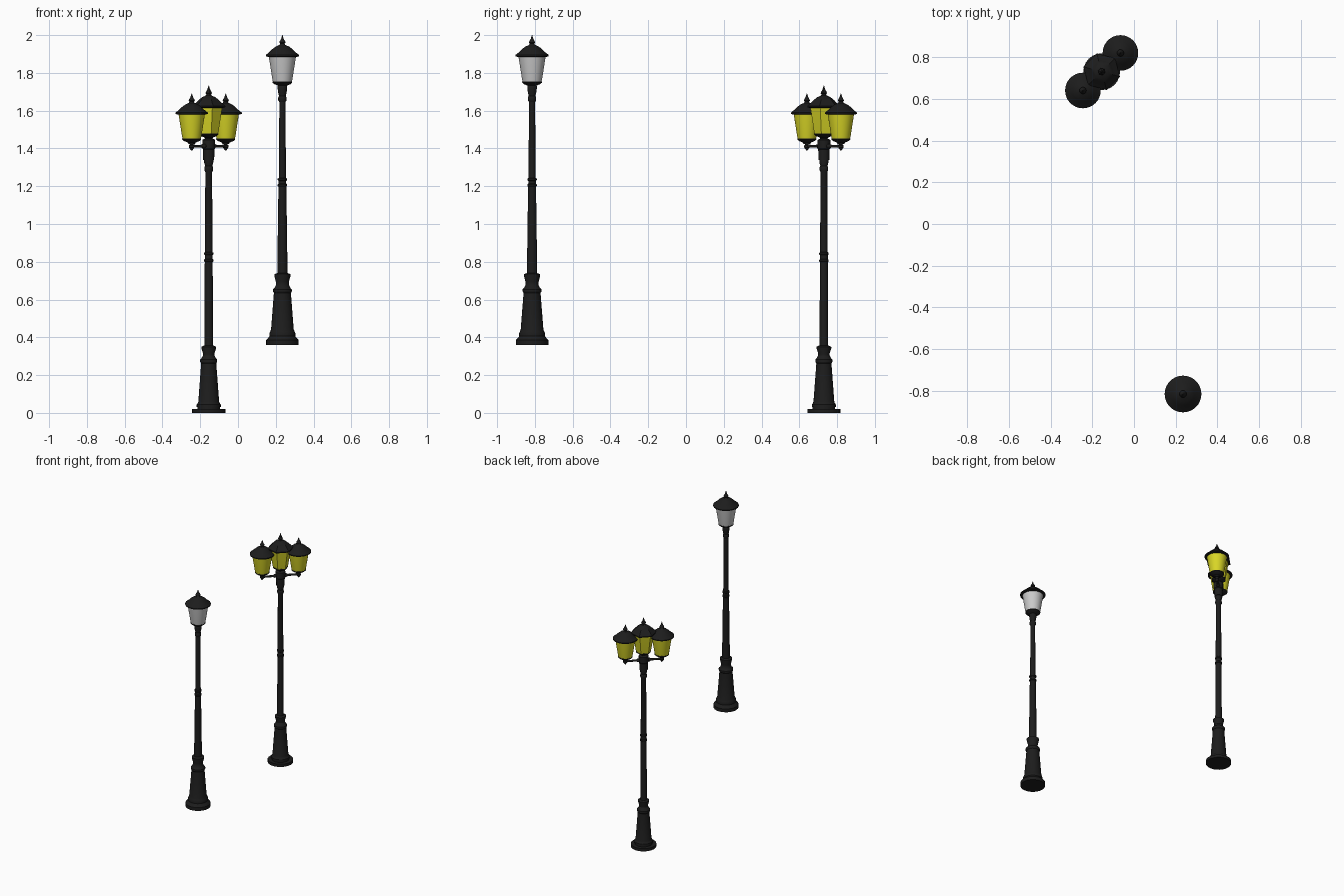
import bpy, bmesh, math
from mathutils import Vector

if "Cube" in bpy.data.objects:
    bpy.data.objects.remove(bpy.data.objects["Cube"])


def material(name, color):
    m = bpy.data.materials.new(name)
    m.diffuse_color = color
    m.use_nodes = True
    m.node_tree.nodes["Principled BSDF"].inputs["Base Color"].default_value = m.diffuse_color
    return m


BLACK = material("black_iron", (0.012, 0.012, 0.012, 1))
YELLOW = material("yellow_glass", (0.7, 0.68, 0.02, 1))


def lathe(name, profile, loc, mat=None, sides=24, turn=0.0, axis=(0, 0, 1)):
    """Revolve (radius, height) pairs around an axis and close both ends."""
    bm = bmesh.new()
    rings = [[bm.verts.new((r * math.cos(turn + math.tau * i / sides),
                            r * math.sin(turn + math.tau * i / sides), z))
              for i in range(sides)] for r, z in profile]
    for a, b in zip(rings, rings[1:]):
        for i in range(sides):
            j = (i + 1) % sides
            bm.faces.new((a[i], a[j], b[j], b[i]))
    bm.faces.new(rings[0][::-1])
    bm.faces.new(rings[-1])
    me = bpy.data.meshes.new(name)
    bm.to_mesh(me)
    bm.free()
    ob = bpy.data.objects.new(name, me)
    bpy.context.collection.objects.link(ob)
    ob.location = loc
    ob.rotation_euler = Vector((0, 0, 1)).rotation_difference(Vector(axis)).to_euler()
    if mat:
        me.materials.append(mat)
    bpy.context.view_layer.objects.active = ob
    ob.select_set(True)
    bpy.ops.object.shade_smooth_by_angle(angle=math.radians(31))
    ob.select_set(False)
    return ob


def lantern(name, x, y, z, mat, k=1.0, sides=32, turn=0.0):
    """Cup, tapered glass and bell roof with finial; z is the glass bottom."""
    def part(label, prof, m):
        lathe(name + label, [(r * k, h * k) for r, h in prof], (x, y, z), m, sides, turn)
    part("_cup", [(.018, -.022), (.022, -.014), (.042, -.006), (.052, .002), (.052, .008)], BLACK)
    part("_glass", [(.049, .004), (.053, .02), (.071, .135), (.073, .147)], mat)
    part("_roof", [(.074, .138), (.088, .142), (.088, .149), (.07, .163), (.054, .179),
                   (.036, .193), (.022, .199), (.015, .203), (.012, .209), (.017, .214),
                   (.014, .222), (.007, .234), (.001, .254)], BLACK)


# single-headed post
AX, AY, AZ = 0.235, -0.815, 0.36
lathe("single_post_base", [
    (.086, 0), (.086, .025), (.078, .034), (.068, .046), (.069, .06), (.064, .072),
    (.06, .082), (.045, .275), (.05, .283), (.05, .294), (.042, .302), (.034, .318),
    (.035, .335), (.043, .366), (.043, .374), (.028, .38)], (AX, AY, AZ), BLACK)
lathe("single_post_shaft", [
    (.027, .37), (.027, .4), (.021, .838), (.025, .842), (.025, .85), (.02, .854),
    (.02, .868), (.025, .872), (.025, .88), (.019, .884), (.016, 1.285), (.022, 1.295),
    (.022, 1.31), (.018, 1.318), (.022, 1.335), (.025, 1.355), (.025, 1.37), (.02, 1.385)],
    (AX, AY, AZ), BLACK)
lantern("single_lantern", AX, AY, 1.746, None)

# triple-headed post
BX, BY = -0.155, 0.73
lathe("triple_post_plate", [(.088, 0), (.088, .021)], (BX, BY, 0), BLACK)
lathe("triple_post_base", [
    (.06, .02), (.06, .03), (.064, .032), (.064, .044), (.058, .052), (.055, .06),
    (.04, .262), (.045, .27), (.045, .282), (.038, .29), (.03, .305), (.031, .318),
    (.039, .342), (.039, .35), (.026, .356)], (BX, BY, 0), BLACK)
lathe("triple_post_shaft", [
    (.023, .35), (.021, .798), (.025, .802), (.025, .81), (.021, .814), (.021, .835),
    (.025, .839), (.025, .847), (.02, .851), (.018, 1.275), (.023, 1.285), (.023, 1.3),
    (.019, 1.308), (.024, 1.325), (.024, 1.345)], (BX, BY, 0), BLACK)
lathe("arm_hub", [(.029, 1.34), (.03, 1.395), (.034, 1.4), (.034, 1.445), (.02, 1.452)],
      (BX, BY, 0), BLACK, 12)
lantern("centre_lantern", BX, BY, 1.472, YELLOW, 1.03, 6, math.radians(45))

# diagonal arms carrying the side lanterns
REACH = 0.09
for side, label in ((-1, "front_left"), (1, "back_right")):
    x, y = BX + side * REACH, BY + side * REACH
    lathe(label + "_arm", [(.013, .02), (.013, .042), (.008, .05), (.007, .085),
                           (.008, .108), (.008, .128)],
          (BX, BY, 1.412), BLACK, 12, axis=(side, side, 0))
    lathe(label + "_arm_drop", [(.002, 1.388), (.008, 1.396), (.015, 1.406), (.015, 1.416),
                                (.009, 1.421), (.016, 1.432)], (x, y, 0), BLACK, 16)
    lantern(label + "_lantern", x, y, 1.445, YELLOW, 0.97)
